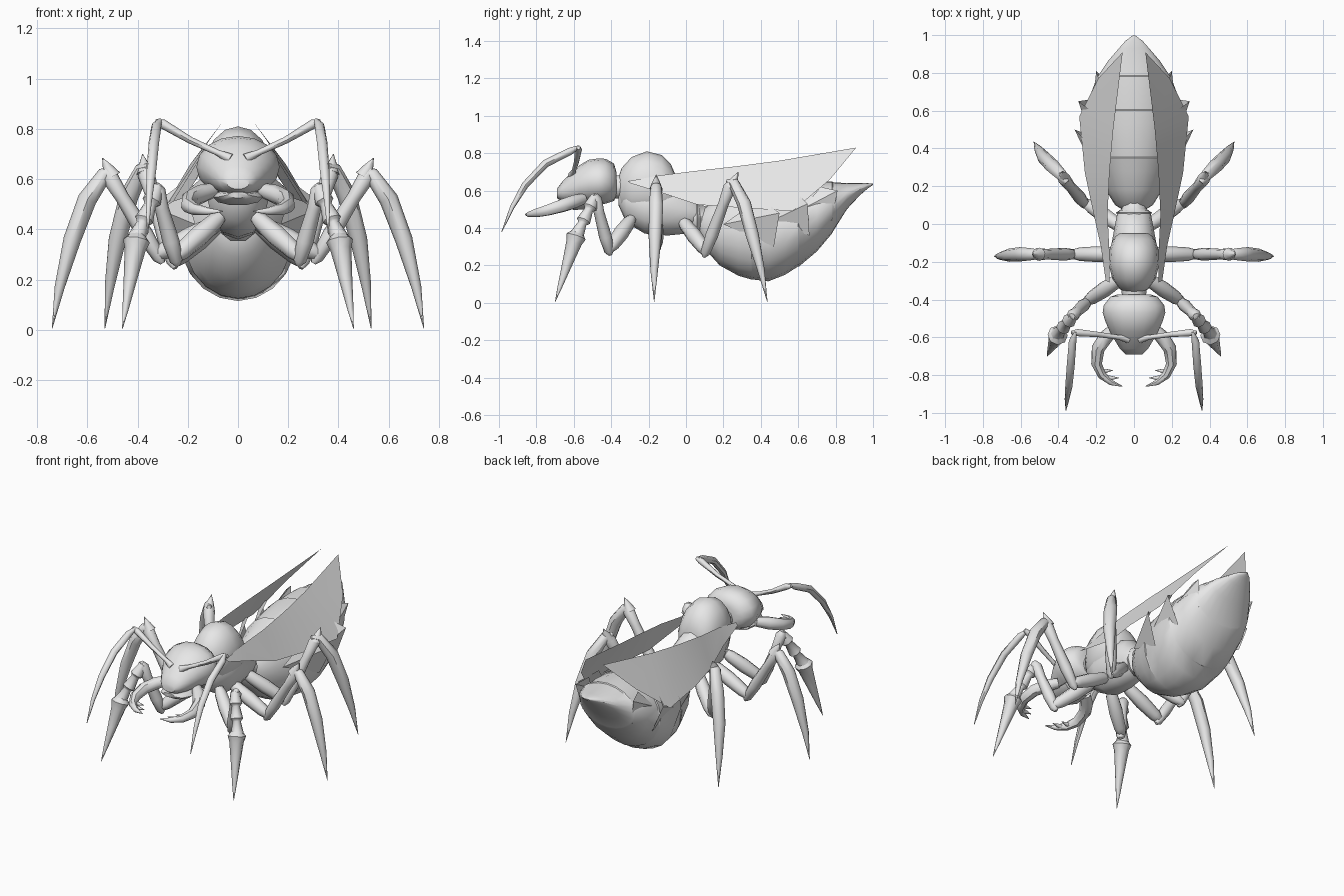
import bpy, bmesh, math
from mathutils import Vector

grey = bpy.data.materials.new("plain_grey")
grey.diffuse_color = (0.8, 0.8, 0.8, 1)


def finish(name, bm, mirror=False, angle=45):
    """Turn a bmesh into a shaded object, optionally mirrored across x = 0."""
    bmesh.ops.recalc_face_normals(bm, faces=bm.faces[:])
    me = bpy.data.meshes.new(name)
    bm.to_mesh(me)
    bm.free()
    me.materials.append(grey)
    ob = bpy.data.objects.new(name, me)
    bpy.context.collection.objects.link(ob)
    bpy.ops.object.select_all(action='DESELECT')
    ob.select_set(True)
    bpy.context.view_layer.objects.active = ob
    bpy.ops.object.shade_smooth_by_angle(angle=math.radians(angle))
    if mirror:
        mod = ob.modifiers.new("mirror", 'MIRROR')
        mod.use_mirror_merge = False
    return ob


def skin(bm, rings):
    """Bridge consecutive vertex rings and cap both ends."""
    n = len(rings[0])
    for a, b in zip(rings, rings[1:]):
        for i in range(n):
            j = (i + 1) % n
            bm.faces.new((a[i], a[j], b[j], b[i]))
    bm.faces.new(rings[0][::-1])
    bm.faces.new(rings[-1])


def body(name, sections, sides=16, angle=45):
    """Body part lofted along y; each section is (y, bottom z, top z, half width)."""
    bm = bmesh.new()
    rings = []
    for y, lo, hi, w in sections:
        ring = []
        for i in range(sides):
            t = math.tau * i / sides
            ring.append(bm.verts.new((w * math.cos(t), y,
                                      (lo + hi) / 2 + (hi - lo) / 2 * math.sin(t))))
        rings.append(ring)
    skin(bm, rings)
    return finish(name, bm, angle=angle)


def limb(name, path, radii, sides=8):
    """Mirrored tapering tube along a gentle path."""
    bm = bmesh.new()
    pts = [Vector(p) for p in path]
    rings, side, last = [], None, None
    for k, p in enumerate(pts):
        tan = (pts[min(k + 1, len(pts) - 1)] - pts[max(k - 1, 0)]).normalized()
        if side is None:
            side = tan.orthogonal().normalized()
        else:
            side = last.rotation_difference(tan) @ side
        last = tan
        up = tan.cross(side)
        rings.append([bm.verts.new(p + radii[k] * (side * math.cos(math.tau * i / sides)
                                                   + up * math.sin(math.tau * i / sides)))
                      for i in range(sides)])
    skin(bm, rings)
    return finish(name, bm, mirror=True)


def segment(name, a, b, profile):
    """Straight limb segment; profile is (fraction, radius) pairs."""
    a, b = Vector(a), Vector(b)
    return limb(name, [a.lerp(b, t) for t, r in profile], [r for t, r in profile])


# Head with a lower lip
body("head", [(-.372, .57, .70, .085), (-.385, .545, .745, .125), (-.43, .53, .77, .16),
              (-.47, .525, .772, .166), (-.52, .525, .765, .15), (-.57, .53, .735, .128),
              (-.61, .53, .70, .105), (-.66, .54, .65, .075), (-.69, .56, .61, .045)])
body("lower_lip", [(-.50, .50, .57, .09), (-.60, .495, .56, .10), (-.66, .51, .55, .075),
                   (-.685, .525, .55, .04)], 10)
body("neck", [(-.42, .56, .68, .06), (-.31, .55, .69, .07)], 10)

# Thorax: high dome, lower chest and narrow rear
body("thorax_dome", [(-.365, .57, .66, .04), (-.345, .50, .72, .075), (-.29, .46, .78, .115),
                     (-.21, .45, .81, .135), (-.13, .45, .79, .128), (-.08, .46, .74, .11),
                     (-.05, .48, .67, .08)])
body("chest", [(-.36, .52, .60, .04), (-.32, .43, .65, .085), (-.22, .37, .66, .12),
               (-.10, .36, .67, .118), (0, .37, .63, .10), (.05, .40, .56, .09),
               (.075, .42, .53, .075)], 12)
body("waist", [(.03, .37, .55, .08), (.06, .35, .56, .095), (.08, .36, .53, .065),
               (.13, .34, .51, .065)], 10)

# Abdomen with stepped overlapping plates
body("abdomen", [(.07, .36, .46, .05), (.10, .29, .51, .10), (.18, .20, .56, .15),
                 (.28, .145, .60, .19), (.35, .125, .625, .218), (.355, .125, .62, .215),
                 (.44, .115, .635, .235), (.53, .15, .645, .245), (.60, .195, .65, .245),
                 (.605, .195, .645, .24), (.70, .275, .65, .225), (.78, .37, .65, .195),
                 (.785, .38, .645, .19), (.86, .50, .64, .14), (.93, .575, .64, .08),
                 (.97, .61, .64, .045), (1.0, .63, .637, .004)], 20, 30)

# Side plates flaring gently from the abdomen: front, lower, tip, upper corners
bm = bmesh.new()
for pts in ([(.17, .20, .42), (.235, .47, .30), (.315, .50, .48), (.21, .40, .56)],
            [(.225, .44, .43), (.225, .66, .36), (.295, .65, .53), (.20, .58, .60)],
            [(.22, .62, .50), (.17, .78, .44), (.20, .81, .60), (.17, .72, .62)]):
    f, l, t, u = [bm.verts.new(p) for p in pts]
    bm.faces.new((f, l, t))
    bm.faces.new((f, t, u))
finish("abdomen_side_plate", bm, mirror=True)

# Wings: thin folded sheets
bm = bmesh.new()
top = [(.13, -.31, .65), (.13, -.15, .68), (.14, .05, .705), (.13, .27, .73),
       (.11, .5, .76), (.06, .91, .83)]
low = [(.15, -.30, .64), (.175, -.12, .585), (.215, .06, .525), (.26, .27, .51),
       (.29, .57, .49), (.19, .77, .66)]
t = [bm.verts.new(p) for p in top]
b = [bm.verts.new(p) for p in low]
for i in range(5):
    bm.faces.new((t[i], b[i], b[i + 1], t[i + 1]))
finish("wing", bm, mirror=True)

# Antennae
limb("antenna_base", [(.03, -.61, .68), (.08, -.60, .705), (.19, -.585, .755),
                      (.30, -.575, .82), (.33, -.575, .83)],
     [.022, .012, .014, .019, .01])
limb("antenna_whip", [(.31, -.57, .835), (.325, -.62, .81), (.335, -.75, .745),
                      (.345, -.86, .63), (.355, -.93, .51), (.36, -.985, .38)],
     [.008, .02, .021, .019, .012, .002])

# Curved jaws with teeth
limb("jaw", [(.10, -.55, .555), (.15, -.60, .54), (.19, -.66, .52), (.198, -.74, .495),
             (.17, -.80, .48), (.12, -.84, .472), (.06, -.86, .472)],
     [.03, .038, .036, .03, .024, .015, .002])
for i, (base, tip) in enumerate([((.18, -.78, .48), (.11, -.775, .48)),
                                 ((.15, -.815, .475), (.08, -.815, .475))]):
    segment("jaw_tooth_%d" % i, base, tip, [(0, .016), (.5, .01), (1, .001)])

THIGH = [(0, .026), (.12, .036), (.45, .042), (.8, .036), (.95, .025), (1, .01)]
SHIN = [(0, .01), (.06, .026), (.3, .034), (.7, .028), (.92, .034), (1, .018)]

# Front legs: thigh, shin, beaded joints and spike
segment("front_thigh", (.07, -.29, .45), (.26, -.415, .28), THIGH)
segment("front_shin", (.24, -.405, .255), (.33, -.49, .58), SHIN)
beads = []
for i in range(3):
    s = i / 3
    beads += [(s, .024), (s + .27, .038), (s + .3, .03)]
segment("front_bead_joint", (.32, -.485, .57), (.41, -.59, .35), beads + [(1, .026)])
segment("front_spike", (.40, -.58, .38), (.46, -.70, .005),
        [(0, .03), (.07, .054), (.16, .042), (.45, .028), (.8, .012), (1, .001)])

# Middle legs
segment("middle_thigh", (.07, -.16, .43), (.34, -.16, .29), THIGH)
segment("middle_shin", (.30, -.16, .265), (.53, -.16, .64), SHIN)
limb("middle_spike", [(.49, -.16, .635), (.53, -.16, .62), (.60, -.16, .52),
                      (.66, -.165, .36), (.71, -.17, .17), (.74, -.17, .005)],
     [.012, .03, .038, .035, .02, .001])
segment("middle_knee_spur", (.50, -.16, .61), (.54, -.16, .685), [(0, .035), (.5, .02), (1, .001)])

# Rear legs
segment("rear_thigh", (.06, -.02, .44), (.27, .12, .26), THIGH)
segment("rear_shin", (.25, .095, .245), (.375, .245, .65), SHIN)
limb("rear_spike", [(.355, .22, .65), (.38, .255, .64), (.435, .31, .53),
                    (.48, .355, .36), (.51, .40, .18), (.53, .435, .005)],
     [.012, .03, .038, .035, .02, .001])
segment("rear_knee_spur", (.37, .24, .62), (.38, .28, .70), [(0, .035), (.5, .02), (1, .001)])
